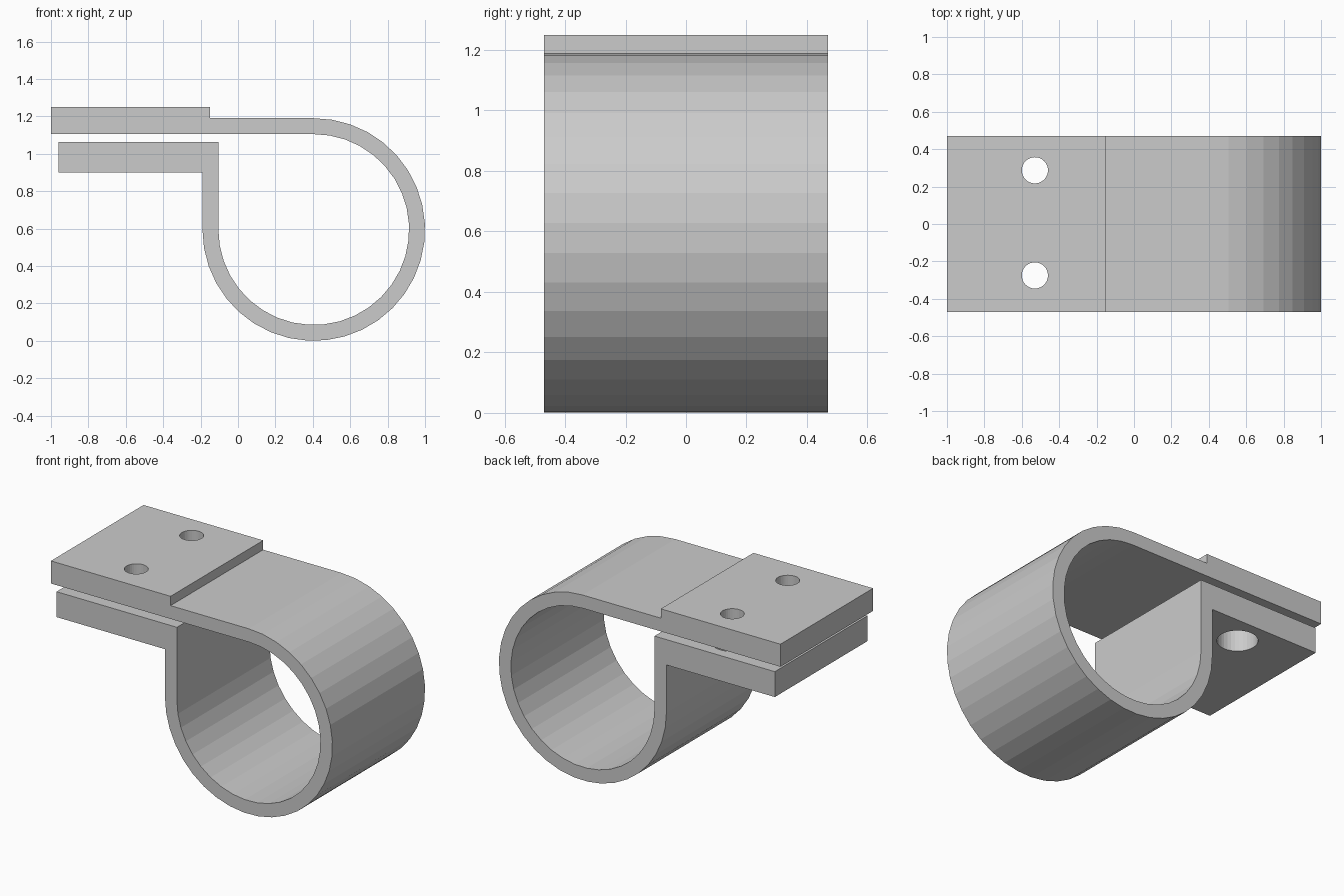
import bpy, bmesh
from math import cos, sin, radians

if "Cube" in bpy.data.objects:
    bpy.data.objects.remove(bpy.data.objects["Cube"])

HALF_W = 0.47            # half width along y
CX, CZ = 0.405, 0.595    # ring centre
R_OUT, R_IN, SEGS = 0.595, 0.51, 28


def arc(r):
    # three-quarter ring from the top, round the right and bottom, to the left
    angles = [radians(90 - 270 * i / SEGS) for i in range(SEGS + 1)]
    return [(CX + r * cos(a), CZ + r * sin(a)) for a in angles]


def extrude_profile(name, pts):
    bm = bmesh.new()
    face = bm.faces.new([bm.verts.new((x, -HALF_W, z)) for x, z in pts])
    res = bmesh.ops.extrude_face_region(bm, geom=[face])
    verts = [g for g in res["geom"] if isinstance(g, bmesh.types.BMVert)]
    bmesh.ops.translate(bm, verts=verts, vec=(0, 2 * HALF_W, 0))
    bmesh.ops.recalc_face_normals(bm, faces=bm.faces)
    mesh = bpy.data.meshes.new(name)
    bm.to_mesh(mesh)
    bm.free()
    ob = bpy.data.objects.new(name, mesh)
    bpy.context.collection.objects.link(ob)
    return ob


# Strap: upper flange, ring, and lower flange in one closed profile
outer = [(-1, 1.105), (-1, 1.25), (-0.15, 1.25), (-0.15, 1.19)] + arc(R_OUT)
lower = [(-0.19, 0.90), (-0.96, 0.90), (-0.96, 1.063), (-0.105, 1.063)]
clamp = extrude_profile("clamp_strap", outer + lower + arc(R_IN)[::-1])

# Bolt holes: narrow in the upper flange, wide in the lower one
cutters = []
for radius, z, depth in ((0.07, 1.2, 0.24), (0.118, 0.96, 0.24)):
    for y in (-0.275, 0.287):
        bpy.ops.mesh.primitive_cylinder_add(vertices=32, radius=radius, depth=depth,
                                            location=(-0.53, y, z))
        cutter = bpy.context.object
        cutter.name = "hole_cutter"
        cutter.hide_render = True
        mod = clamp.modifiers.new("bolt_hole", "BOOLEAN")
        mod.operation = "DIFFERENCE"
        mod.solver = "EXACT"
        mod.object = cutter
        cutters.append(cutter)

# Apply the holes and remove the cutters
bpy.context.view_layer.objects.active = clamp
for mod in list(clamp.modifiers):
    bpy.ops.object.modifier_apply(modifier=mod.name)
for cutter in cutters:
    bpy.data.objects.remove(cutter)
